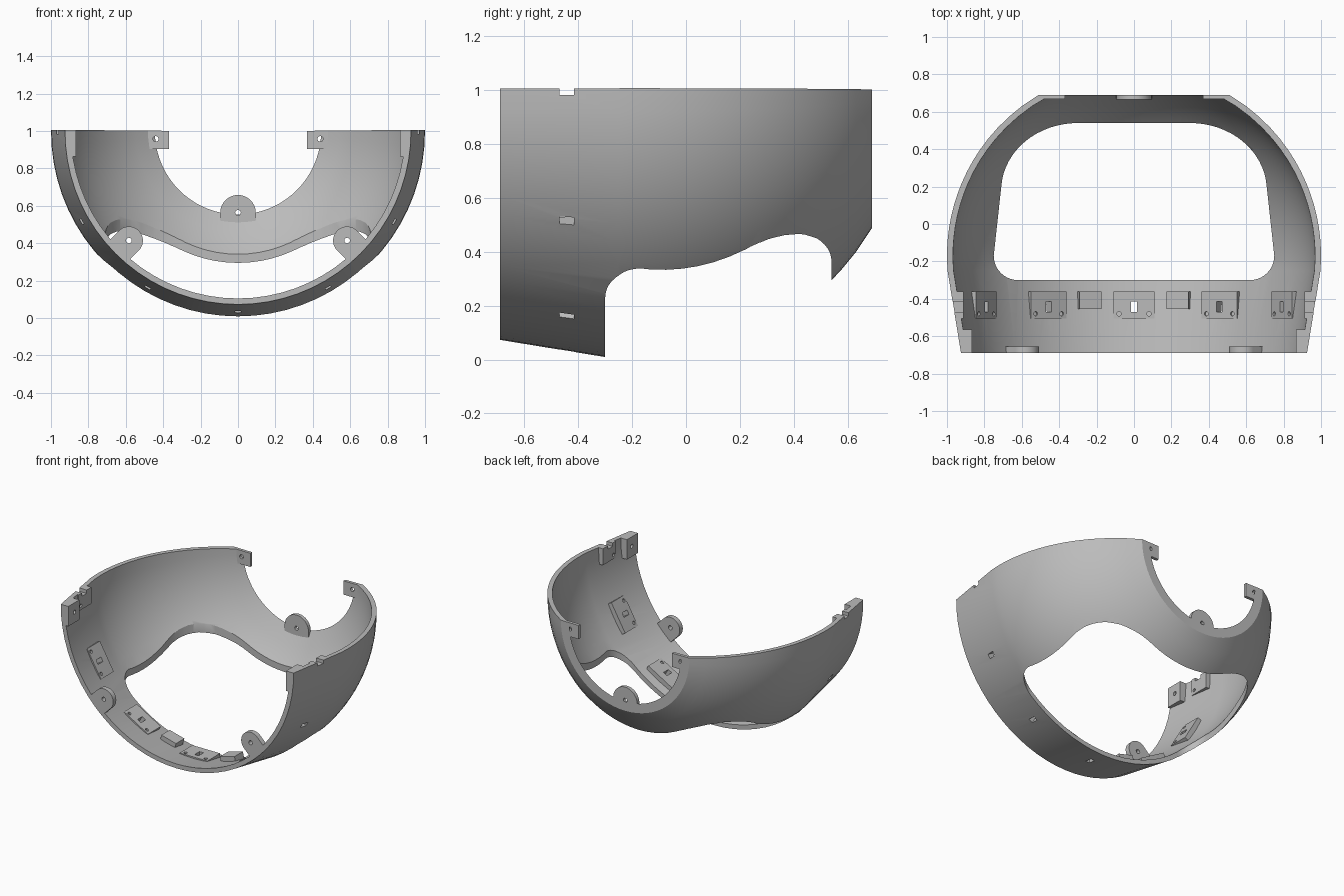
import bpy, bmesh, math
from mathutils import Matrix

cube = bpy.data.objects.get("Cube")
if cube:
    bpy.data.objects.remove(cube)

CZ = 0.998              # height of the lathe axis
FRONT, BACK = -0.69, 0.69
MID = -0.17             # centre of the spherical portion

grey = bpy.data.materials.new("plain grey")
grey.use_nodes = True
grey.diffuse_color = (0.5, 0.5, 0.5, 1)
grey.node_tree.nodes["Principled BSDF"].inputs["Base Color"].default_value = (0.5, 0.5, 0.5, 1)


def finish(name, bm, matrix=Matrix()):
    bm.transform(matrix)
    bmesh.ops.recalc_face_normals(bm, faces=bm.faces)
    mesh = bpy.data.meshes.new(name)
    bm.to_mesh(mesh)
    bm.free()
    mesh.materials.append(grey)
    obj = bpy.data.objects.new(name, mesh)
    bpy.context.collection.objects.link(obj)
    return obj


def around(deg):
    # Frame on the shell: local -z points outward, zero degrees is straight down
    return Matrix.Translation((0, 0, CZ)) @ Matrix.Rotation(-math.radians(deg), 4, 'Y')


def lathe(name, profile, steps=36):
    bm = bmesh.new()
    rings = []
    for i in range(steps + 1):
        a = math.radians(-90.5 + 181 * i / steps)
        rings.append([bm.verts.new((r * math.sin(a), y, CZ - r * math.cos(a))) for r, y in profile])
    n = len(profile)
    for p, q in zip(rings, rings[1:]):
        for j in range(n):
            k = (j + 1) % n
            bm.faces.new((p[j], p[k], q[k], q[j]))
    bm.faces.new(rings[0])
    bm.faces.new(rings[-1])
    return finish(name, bm)


def prism(name, points, axis, lo, hi, matrix=Matrix()):
    # Extrude an outline along y or z
    bm = bmesh.new()
    put = (lambda u, v, w: (u, w, v)) if axis == 'Y' else (lambda u, v, w: (u, v, w))
    low = [bm.verts.new(put(u, v, lo)) for u, v in points]
    high = [bm.verts.new(put(u, v, hi)) for u, v in points]
    bm.faces.new(low)
    bm.faces.new(high)
    for j in range(len(points)):
        k = (j + 1) % len(points)
        bm.faces.new((low[j], low[k], high[k], high[j]))
    return finish(name, bm, matrix)


def arc(cx, cy, rx, ry, start, end, steps):
    angles = [math.radians(start + (end - start) * i / steps) for i in range(steps + 1)]
    return [(cx + rx * math.cos(a), cy + ry * math.sin(a)) for a in angles]


def block(name, half, y0, y1, near, far, deg):
    # Box tangent to the shell, between two distances from the axis
    pts = [(-half, y0), (half, y0), (half, y1), (-half, y1)]
    return prism(name, pts, 'Z', -far, -near, around(deg))


def drill(u, v, r, axis, lo, hi, deg):
    return prism("drill", arc(u, v, r, r, 0, 337.5, 15), axis, lo, hi, around(deg))


def boolean(obj, other, operation):
    mod = obj.modifiers.new("cut", 'BOOLEAN')
    mod.operation, mod.object, mod.solver = operation, other, 'EXACT'
    other.hide_render = True
    bpy.context.view_layer.update()
    evaluated = obj.evaluated_get(bpy.context.evaluated_depsgraph_get())
    mesh = bpy.data.meshes.new_from_object(evaluated)
    obj.modifiers.clear()
    obj.data = mesh


def cut(obj, cutters):
    for c in cutters:
        boolean(obj, c, 'DIFFERENCE')
        bpy.data.objects.remove(c)


# Shell: conical front band flowing into a sphere
def skin(inset):
    ys = [-0.25 + (BACK + 0.25) * i / 16 for i in range(17)]
    radius = 1 - inset
    return [(0.925 - inset, FRONT)] + [(math.sqrt(radius ** 2 - (y - MID) ** 2), y) for y in ys]


shell = lathe("shell", skin(0) + skin(0.032)[::-1])
envelope = lathe("envelope", skin(0.008) + [(0.1, BACK), (0.1, FRONT)])

# Rounded opening cut straight down through the bottom
side = arc(0.62, -0.17, 0.13, 0.13, -90, 0, 10) + arc(0.3, 0.18, 0.41, 0.36, 4, 90, 16)
outline = side + [(-x, y) for x, y in side[::-1]]
cut(shell, [prism("opening", outline, 'Z', -0.2, 0.8)])


def slot(deg):
    return block("slot", 0.016, -0.47, -0.415, 0.8, 1.1, deg)


parts = [shell]
cut(shell, [slot(d) for d in range(-90, 91, 30)])

# Mounting pads with a slot and two screw holes
for deg in range(-90, 91, 30):
    pad = block("mounting_pad", 0.11, -0.505, -0.36, 0.912, 0.99, deg)
    boolean(pad, envelope, 'INTERSECT')
    cut(pad, [slot(deg)] + [drill(t, -0.48, 0.012, 'Z', -0.932, -0.85, deg) for t in (-0.08, 0.08)])
    parts.append(pad)

# Small raised stops beside the lowest pad
for deg in (-15, 15):
    stop = block("stop_block", 0.06, -0.455, -0.36, 0.897, 0.99, deg)
    boolean(stop, envelope, 'INTERSECT')
    parts.append(stop)

for deg in (-90, 90):
    # Corner blocks at the front ends of the rim
    corner = block("corner_block", 0.135, FRONT, -0.565, 0.865, 0.99, deg)
    boolean(corner, envelope, 'INTERSECT')
    cut(corner, [drill(math.copysign(0.06, -deg), -0.62, 0.014, 'Z', -0.9, -0.8, deg)])
    # Square tabs at the back opening
    tab = block("back_tab", 0.095, 0.668, BACK, 0.37, 0.495, deg)
    boolean(tab, envelope, 'INTERSECT')
    cut(tab, [drill(math.copysign(0.04, -deg), -0.44, 0.015, 'Y', 0.6, 0.8, deg)])
    parts += [corner, tab]


# Round lugs: a half circle running straight into the wall
def lug(name, deg, centre, r, far, y0, y1):
    pts = arc(0, -centre, r, r, 0, 180, 20) + [(-r, -far), (r, -far)]
    obj = prism(name, pts, 'Y', y0, y1, around(deg))
    boolean(obj, envelope, 'INTERSECT')
    cut(obj, [drill(0, -centre, 0.015, 'Y', y0 - 0.1, y1 + 0.1, deg)])
    parts.append(obj)


lug("back_lug", 0, 0.435, 0.095, 0.49, 0.665, BACK)
for deg in (-45, 45):
    lug("front_lug", deg, 0.825, 0.075, 0.97, FRONT, -0.655)

bpy.data.objects.remove(envelope)

bpy.ops.object.select_all(action='DESELECT')
for obj in parts:
    obj.select_set(True)
bpy.context.view_layer.objects.active = shell
bpy.ops.object.shade_smooth_by_angle(angle=math.radians(30))
